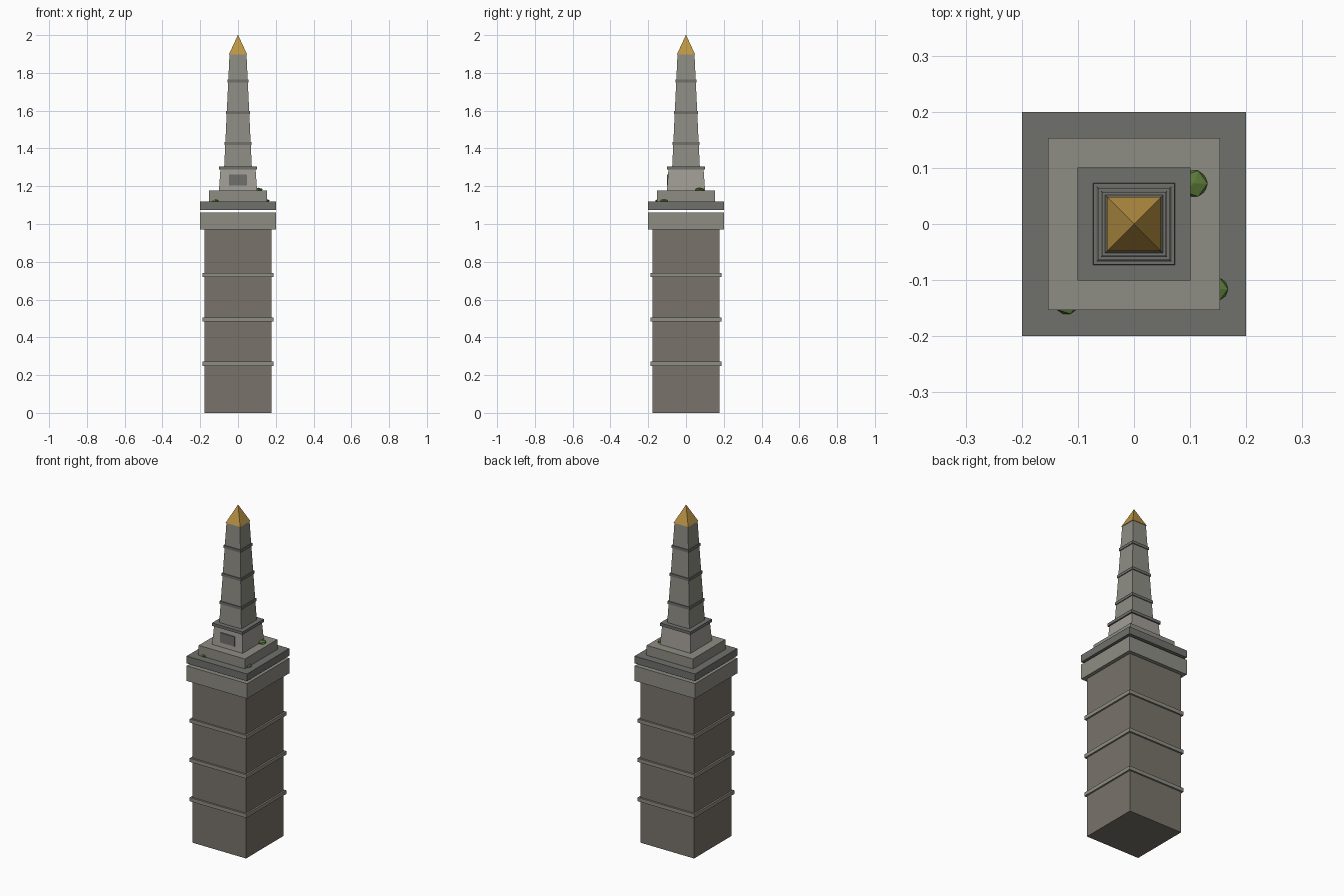
import bpy, bmesh
from math import radians
from mathutils import Matrix

if "Cube" in bpy.data.objects:
    bpy.data.objects.remove(bpy.data.objects["Cube"])


def material(name, r, g, b):
    m = bpy.data.materials.new(name)
    m.diffuse_color = (r, g, b, 1)
    m.use_nodes = True
    m.node_tree.nodes["Principled BSDF"].inputs["Base Color"].default_value = m.diffuse_color
    return m


ROCK = material("brown_rock", 0.19, 0.17, 0.145)
STONE = material("pale_stone", 0.27, 0.265, 0.23)
PEDESTAL = material("warm_stone", 0.36, 0.34, 0.31)
DARK = material("dark_stone", 0.16, 0.16, 0.15)
GOLD = material("gold", 0.50, 0.30, 0.06)
MOSS = material("moss", 0.10, 0.19, 0.04)


def finish(bm, name, mat):
    mesh = bpy.data.meshes.new(name)
    bm.normal_update()
    bm.to_mesh(mesh)
    bm.free()
    mesh.materials.append(mat)
    ob = bpy.data.objects.new(name, mesh)
    bpy.context.collection.objects.link(ob)
    return ob


def block(name, half, z0, z1, mat, half_top=None):
    """Square block centred on the axis, optionally tapering to half_top."""
    top = half if half_top is None else half_top
    bm = bmesh.new()
    bmesh.ops.create_cube(bm, size=2)
    for v in bm.verts:
        h, z = (top, z1) if v.co.z > 0 else (half, z0)
        v.co = (v.co.x * h, v.co.y * h, z)
    return finish(bm, name, mat)


# Tall supporting pillar with three bands and a cap
block("pillar", 0.178, 0, 0.97, ROCK)
for i, z in enumerate((0.26, 0.495, 0.73)):
    block(f"pillar_band_{i + 1}", 0.188, z - 0.011, z + 0.011, STONE)
block("pillar_cap", 0.2, 0.97, 1.06, STONE)

# Stepped plinth, separated from the cap by a thin gap
block("plinth_slab", 0.2, 1.075, 1.118, DARK)
block("plinth_step", 0.153, 1.118, 1.177, STONE)

# Pedestal with ledge
block("pedestal", 0.101, 1.177, 1.289, PEDESTAL, 0.093)
block("pedestal_ledge", 0.101, 1.288, 1.305, DARK)

# Plaque on the pedestal front
bm = bmesh.new()
bmesh.ops.create_cube(bm, size=1, matrix=Matrix.Translation((0, -0.095, 1.232))
                      @ Matrix.Diagonal((0.096, 0.012, 0.058, 1)))
finish(bm, "plaque", DARK)

# Tapered obelisk shaft with bands and gilded tip
Z0, Z1, H0, H1 = 1.305, 1.898, 0.073, 0.045
block("obelisk_shaft", H0, Z0, Z1, STONE, H1)
for i, z in enumerate((1.425, 1.591, 1.757)):
    h = H0 + (H1 - H0) * (z - Z0) / (Z1 - Z0) + 0.005
    block(f"obelisk_band_{i + 1}", h, z - 0.008, z + 0.008, DARK)
block("obelisk_tip", 0.048, Z1, 2.0, GOLD, 0.001)

# Low-poly moss clumps on the steps
for i, (x, y, z, r) in enumerate(((0.107, 0.072, 1.18, 0.027),
                                  (0.147, -0.116, 1.122, 0.023),
                                  (-0.12, -0.139, 1.122, 0.025))):
    bm = bmesh.new()
    bmesh.ops.create_icosphere(bm, subdivisions=1, radius=r,
                               matrix=Matrix.Translation((x, y, z))
                               @ Matrix.Diagonal((1, 1, 0.45, 1)))
    finish(bm, f"moss_{i + 1}", MOSS)
